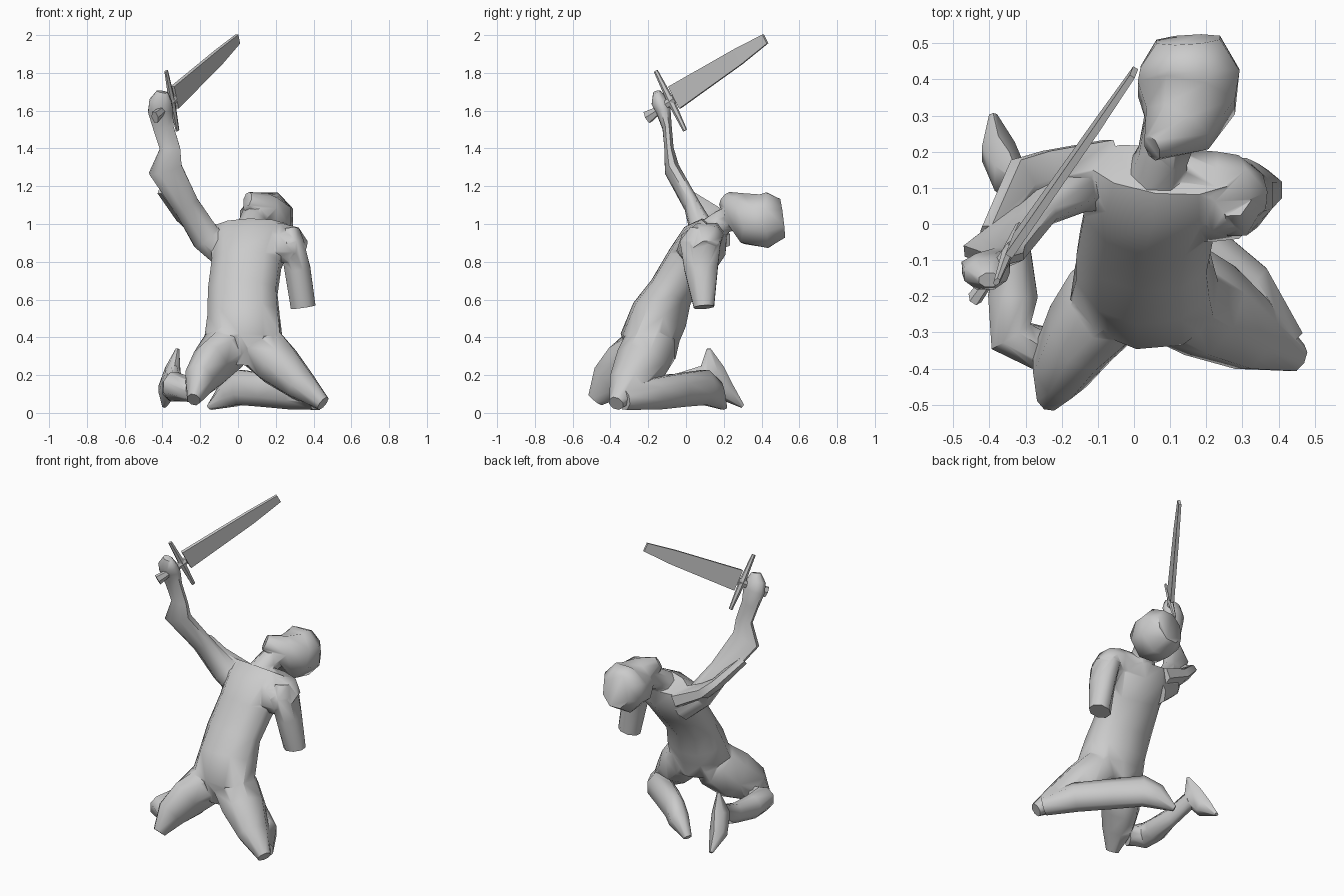
import bpy, bmesh
from math import cos, sin, pi, radians
from mathutils import Vector


def loft(name, rings, ref=(1, 0, 0), n=8):
    """Tube through rings (x, y, z, a, b): a is the half width along ref, b across it."""
    bm = bmesh.new()
    pts = [Vector(r[:3]) for r in rings]
    loops = []
    k = 1.414 if n == 4 else 1.06
    for i, r in enumerate(rings):
        t = (pts[min(i + 1, len(pts) - 1)] - pts[max(i - 1, 0)]).normalized()
        u = Vector(ref)
        u = (u - t * u.dot(t)).normalized()
        v = t.cross(u)
        loops.append([bm.verts.new(pts[i] + u * r[3] * k * cos(2 * pi * (j + 0.5) / n)
                                   + v * r[4] * k * sin(2 * pi * (j + 0.5) / n)) for j in range(n)])
    for lo, hi in zip(loops, loops[1:]):
        for j in range(n):
            bm.faces.new((lo[j], lo[(j + 1) % n], hi[(j + 1) % n], hi[j]))
    bm.faces.new(loops[0][::-1])
    bm.faces.new(loops[-1])
    bmesh.ops.recalc_face_normals(bm, faces=bm.faces)
    me = bpy.data.meshes.new(name)
    bm.to_mesh(me)
    bm.free()
    ob = bpy.data.objects.new(name, me)
    bpy.context.collection.objects.link(ob)
    return ob


def union(base, parts):
    """Weld the parts into the base so that it is one smooth skin."""
    bpy.context.view_layer.objects.active = base
    for p in parts:
        m = base.modifiers.new("weld", 'BOOLEAN')
        m.operation = 'UNION'
        m.solver = 'EXACT'
        m.object = p
        bpy.ops.object.modifier_apply(modifier=m.name)
        bpy.data.objects.remove(p)
    bpy.ops.object.select_all(action='DESELECT')
    base.select_set(True)
    bpy.ops.object.shade_smooth_by_angle(angle=radians(60))


Y = (0, 1, 0)

# Torso leaning back, from crotch to shoulders
body = loft("body", [(0.02, -0.17, 0.27, 0.12, 0.11), (0.03, -0.19, 0.40, 0.20, 0.15),
                     (0.03, -0.14, 0.52, 0.185, 0.145), (0.025, -0.08, 0.64, 0.18, 0.115),
                     (0.045, 0.02, 0.79, 0.18, 0.125), (0.065, 0.10, 0.91, 0.21, 0.125),
                     (0.07, 0.15, 0.985, 0.19, 0.075)], ref=(1, -0.15, 0), n=10)

# Neck and tipped-back head
neck = loft("neck", [(0.06, 0.11, 0.93, 0.09, 0.09), (0.08, 0.19, 1.01, 0.07, 0.065),
                     (0.11, 0.30, 1.06, 0.08, 0.07)])
head = loft("head", [(0.05, 0.21, 1.13, 0.03, 0.045), (0.12, 0.265, 1.085, 0.10, 0.085),
                     (0.145, 0.35, 1.025, 0.14, 0.14), (0.155, 0.43, 1.02, 0.14, 0.15),
                     (0.15, 0.51, 1.03, 0.09, 0.105)])

# Raised arm with a flap behind the upper arm, and the hand
raised_arm = loft("raised_arm", [(-0.05, 0.12, 0.84, 0.08, 0.09), (-0.17, 0.10, 0.93, 0.07, 0.08),
                                 (-0.275, 0.03, 1.10, 0.04, 0.07), (-0.385, -0.075, 1.29, 0.04, 0.09),
                                 (-0.36, -0.09, 1.40, 0.025, 0.055), (-0.395, -0.10, 1.51, 0.025, 0.055),
                                 (-0.41, -0.12, 1.60, 0.04, 0.068), (-0.41, -0.14, 1.65, 0.045, 0.06),
                                 (-0.40, -0.155, 1.70, 0.02, 0.03)], ref=Y)
flap = loft("upper_arm_flap", [(-0.06, 0.16, 0.91, 0.08, 0.06), (-0.23, 0.13, 0.99, 0.08, 0.045),
                               (-0.30, 0.11, 1.045, 0.085, 0.035), (-0.40, -0.02, 1.18, 0.02, 0.03)], ref=Y, n=6)

# Shoulder and hanging arm, cut off at the forearm
shoulder = loft("shoulder", [(0.08, 0.09, 0.90, 0.13, 0.085), (0.22, 0.075, 0.90, 0.13, 0.095),
                             (0.29, 0.075, 0.89, 0.12, 0.085), (0.34, 0.09, 0.86, 0.07, 0.05)],
                ref=(0, 0.75, 0.55))
hanging_arm = loft("hanging_arm", [(0.275, 0.09, 0.965, 0.05, 0.07), (0.285, 0.075, 0.90, 0.065, 0.11),
                                   (0.315, 0.08, 0.76, 0.07, 0.09), (0.345, 0.095, 0.56, 0.067, 0.055)])

# Kneeling leg on the raised-arm side: thigh, shin, foot
right_leg = [
    loft("right_thigh", [(0.0, -0.17, 0.44, 0.10, 0.11), (-0.075, -0.215, 0.33, 0.12, 0.14),
                         (-0.145, -0.30, 0.25, 0.10, 0.145), (-0.205, -0.40, 0.17, 0.08, 0.11),
                         (-0.235, -0.48, 0.07, 0.035, 0.045)]),
    loft("right_shin", [(-0.24, -0.35, 0.12, 0.06, 0.06), (-0.34, -0.31, 0.14, 0.065, 0.075),
                        (-0.335, -0.20, 0.13, 0.07, 0.07), (-0.33, -0.04, 0.15, 0.04, 0.06),
                        (-0.34, 0.12, 0.20, 0.035, 0.06)]),
    loft("right_foot", [(-0.32, 0.12, 0.34, 0.01, 0.01), (-0.345, 0.13, 0.22, 0.045, 0.07),
                        (-0.375, 0.20, 0.12, 0.05, 0.055), (-0.39, 0.30, 0.035, 0.012, 0.01)], n=6)]

# Kneeling leg on the other side, shin and foot folded under the body
left_leg = [
    loft("left_thigh", [(0.05, -0.16, 0.44, 0.10, 0.10), (0.12, -0.19, 0.35, 0.14, 0.13),
                        (0.21, -0.24, 0.26, 0.135, 0.12), (0.33, -0.31, 0.15, 0.10, 0.085),
                        (0.45, -0.37, 0.05, 0.04, 0.04)], ref=Y),
    loft("left_shin", [(0.42, -0.33, 0.07, 0.055, 0.055), (0.31, -0.17, 0.10, 0.075, 0.085),
                       (0.15, -0.03, 0.12, 0.07, 0.09), (0.01, 0.10, 0.135, 0.06, 0.095),
                       (-0.05, 0.145, 0.10, 0.06, 0.075), (-0.15, 0.195, 0.03, 0.025, 0.015)],
         ref=(1, 1, 0))]

union(body, [neck, head, raised_arm, flap, shoulder, hanging_arm] + right_leg + left_leg)

# Sword: flat blade, cross guard and grip
G = (0.06, 0.155, -0.32)
loft("sword_blade", [(-0.335, -0.06, 1.67, 0.066, 0.011), (-0.10, 0.275, 1.885, 0.045, 0.01),
                     (0.0, 0.42, 1.98, 0.027, 0.008)], ref=G, n=4)
loft("sword_guard", [(-0.38, -0.16, 1.81, 0.012, 0.008), (-0.35, -0.08, 1.65, 0.02, 0.016),
                     (-0.32, -0.005, 1.495, 0.012, 0.008)], ref=(0.51, 0.72, 0.47), n=6)
loft("sword_grip", [(-0.335, -0.06, 1.665, 0.022, 0.016), (-0.40, -0.15, 1.60, 0.022, 0.016),
                    (-0.44, -0.205, 1.565, 0.035, 0.02)], ref=G, n=6)
